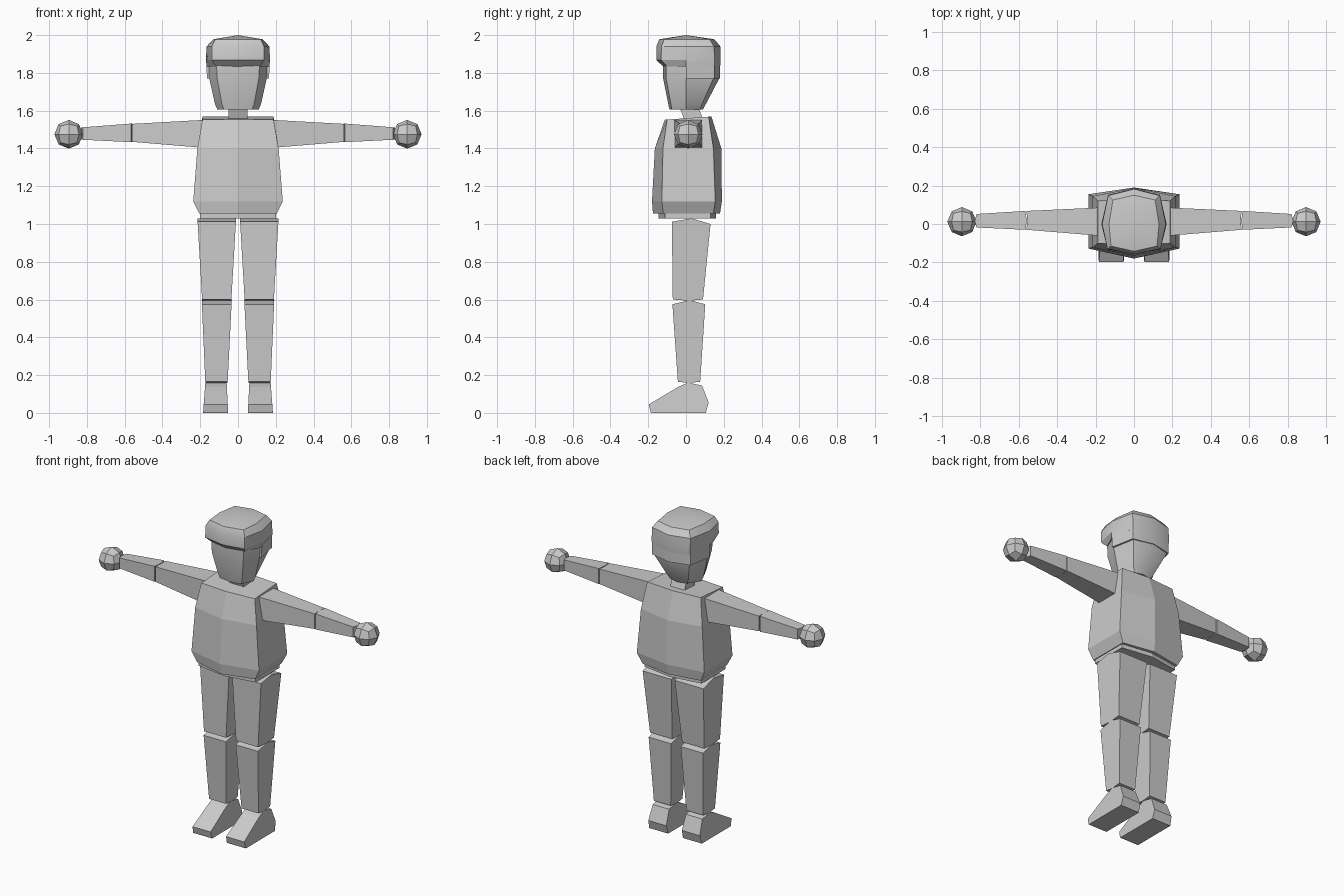
import bpy, bmesh
from mathutils import Vector

if "Cube" in bpy.data.objects:
    bpy.data.objects.remove(bpy.data.objects["Cube"])

grey = bpy.data.materials.new("plain_grey")
grey.diffuse_color = (0.6, 0.6, 0.6, 1)
grey.use_nodes = True
grey.node_tree.nodes["Principled BSDF"].inputs["Base Color"].default_value = grey.diffuse_color


def finish(name, bm, mirror=False, smooth=False):
    bmesh.ops.recalc_face_normals(bm, faces=bm.faces[:])
    me = bpy.data.meshes.new(name)
    bm.to_mesh(me)
    bm.free()
    me.materials.append(grey)
    ob = bpy.data.objects.new(name, me)
    bpy.context.collection.objects.link(ob)
    if mirror:
        ob.modifiers.new("mirror", 'MIRROR')
    if smooth:
        bpy.ops.object.select_all(action='DESELECT')
        ob.select_set(True)
        bpy.context.view_layer.objects.active = ob
        bpy.ops.object.shade_smooth_by_angle(angle=0.5)
    return ob


def loft(name, rings, apex=None, **kw):
    """Skin a stack of equal rings; close with flat caps or a fan to an apex."""
    bm = bmesh.new()
    rows = [[bm.verts.new(p) for p in ring] for ring in rings]
    n = len(rows[0])
    for a, b in zip(rows, rows[1:]):
        for i in range(n):
            j = (i + 1) % n
            bm.faces.new((a[i], a[j], b[j], b[i]))
    bm.faces.new(rows[0])
    if apex:
        tip = bm.verts.new(apex)
        for i in range(n):
            bm.faces.new((rows[-1][i], rows[-1][(i + 1) % n], tip))
    else:
        bm.faces.new(rows[-1])
    return finish(name, bm, **kw)


def ring6(z, w, fc, f, bc, b, dz=0):
    """Hexagonal body section with creased front and back centres."""
    return [(0, f, z), (w, fc, z), (w, bc, z + dz), (0, b, z + dz),
            (-w, bc, z + dz), (-w, fc, z)]


def ring8(z, wf, fc, f, ws, wb, bc, b):
    """Eight-sided head section."""
    return [(0, f, z), (wf, fc, z), (ws, 0, z), (wb, bc, z), (0, b, z),
            (-wb, bc, z), (-ws, 0, z), (-wf, fc, z)]


def lerp(v, a, b, fa, fb):
    return fa + (fb - fa) * (v - a) / (b - a)


def leg_part(name, profile, z0, z1, inner, outer):
    """Side profile (y, z) extruded across x, tapering with height."""
    walls = [[(lerp(z, z0, z1, *xs), y, z) for y, z in profile]
             for xs in (inner, outer)]
    loft(name, walls, mirror=True)


def arm_part(name, profile, x0, x1, low, high):
    """Top profile (x, y) extruded in z, tapering along the arm."""
    walls = [[(x, y, lerp(x, x0, x1, *zs)) for x, y in profile]
             for zs in (low, high)]
    loft(name, walls, mirror=True)


# Torso and hips
loft("shirt", [
    ring6(1.055, 0.205, -0.12, -0.175, 0.145, 0.18),
    ring6(1.12, 0.237, -0.128, -0.18, 0.155, 0.19),
    ring6(1.40, 0.215, -0.122, -0.165, 0.145, 0.187),
    ring6(1.553, 0.188, -0.10, -0.112, 0.12, 0.135, 0.015)])
loft("hips", [
    ring6(1.03, 0.20, -0.11, -0.145, 0.13, 0.16),
    ring6(1.08, 0.20, -0.11, -0.145, 0.13, 0.16)])

# Neck, leaning forward
loft("neck", [[(x, y + dy, z) for x, y in
               ((-.05, -.05), (.05, -.05), (.05, .05), (-.05, .05))]
              for z, dy in ((1.54, 0.045), (1.63, 0.012))])

# Head and hair
loft("head", [
    ring8(1.607, 0.075, -0.075, -0.088, 0.11, 0.06, 0.075, 0.09),
    ring8(1.635, 0.085, -0.08, -0.094, 0.122, 0.075, 0.085, 0.105),
    ring8(1.77, 0.11, -0.105, -0.121, 0.152, 0.125, 0.145, 0.176),
    ring8(1.86, 0.115, -0.105, -0.121, 0.155, 0.13, 0.147, 0.176)], smooth=True)
loft("hair_cap", [
    ring8(1.835, 0.118, -0.10, -0.122, 0.166, 0.135, 0.15, 0.181),
    ring8(1.868, 0.138, -0.132, -0.157, 0.17, 0.135, 0.152, 0.184),
    ring8(1.94, 0.138, -0.13, -0.157, 0.166, 0.135, 0.148, 0.182),
    ring8(1.978, 0.12, -0.115, -0.142, 0.13, 0.11, 0.125, 0.15)],
    apex=(0, 0.0, 2.0), smooth=True)
loft("hair_back", [
    [(x, y, z) for x, y in ((w, 0), (.135, .15), (0, .181), (-.135, .15), (-w, 0))]
    for z, w in ((1.77, 0.164), (1.85, 0.168))], smooth=True)

# Legs, with ridged joint ends
leg_part("thigh", [(-.07, .60), (.015, .594), (.09, .60), (.13, 1.0),
                   (.03, 1.03), (-.075, 1.012)],
         0.6, 1.03, (0.035, 0.01), (0.19, 0.215))
leg_part("shin", [(-.043, .165), (.015, .158), (.075, .165), (.102, .575),
                  (.02, .597), (-.072, .575)],
         0.16, 0.595, (0.055, 0.033), (0.173, 0.192))
leg_part("foot", [(-.187, .004), (-.197, .045), (-.04, .138), (.01, .16),
                  (.085, .145), (.12, .055), (.105, 0), (-.185, 0)],
         0, 0.16, (0.052, 0.06), (0.185, 0.173))

# Arms, tapering to the wrists
arm_part("upper_arm", [(.17, -.062), (.56, -.03), (.556, .015), (.56, .068), (.17, .086)],
         0.2, 0.56, (1.405, 1.435), (1.55, 1.53))
arm_part("forearm", [(.566, -.03), (.82, -.018), (.83, .015), (.82, .052),
                     (.566, .068), (.558, .015)],
         0.56, 0.82, (1.433, 1.446), (1.532, 1.512))

# Hands: cubes rounded into small faceted balls
bm = bmesh.new()
bmesh.ops.create_cube(bm, size=2)
bmesh.ops.subdivide_edges(bm, edges=bm.edges[:], cuts=1, use_grid_fill=True)
for v in bm.verts:
    v.co = v.co.normalized() * 0.076 + Vector((0.896, 0.012, 1.475))
finish("hand", bm, mirror=True)
